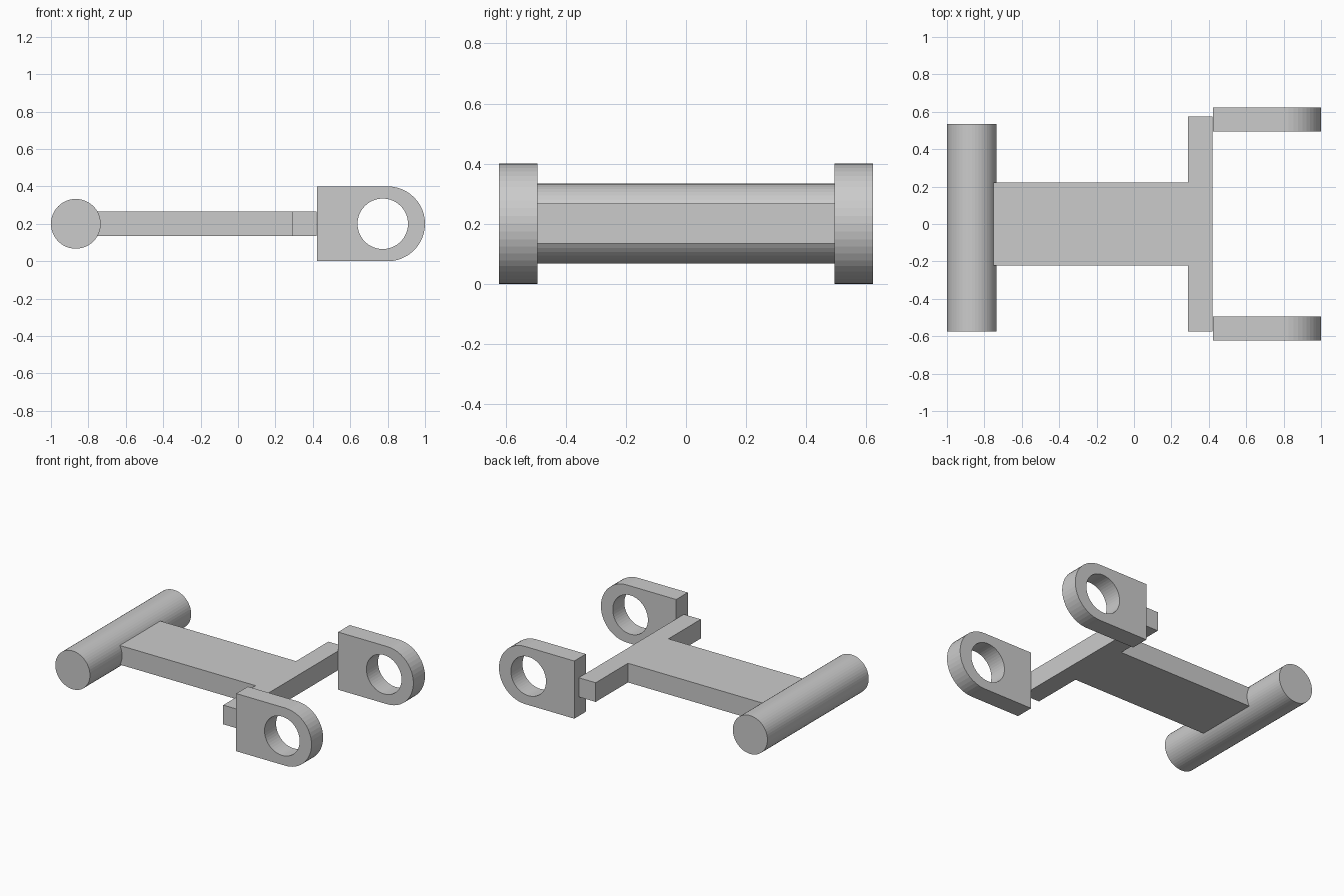
import bpy, bmesh
from math import sin, cos, pi

if "Cube" in bpy.data.objects:
    bpy.data.objects.remove(bpy.data.objects["Cube"])

SIDES = 48


def finish(name, bm):
    bmesh.ops.recalc_face_normals(bm, faces=bm.faces)
    mesh = bpy.data.meshes.new(name)
    bm.to_mesh(mesh)
    bm.free()
    obj = bpy.data.objects.new(name, mesh)
    bpy.context.collection.objects.link(obj)
    return obj


def extrude_y(name, outline, y0, y1):
    """Extrude an (x, z) outline from y0 to y1."""
    bm = bmesh.new()
    face = bm.faces.new([bm.verts.new((x, y0, z)) for x, z in outline])
    out = bmesh.ops.extrude_face_region(bm, geom=[face])
    verts = [v for v in out["geom"] if isinstance(v, bmesh.types.BMVert)]
    bmesh.ops.translate(bm, verts=verts, vec=(0, y1 - y0, 0))
    return finish(name, bm)


def arc(cx, cz, r, start, end, steps):
    return [(cx + r * cos(start + (end - start) * i / steps),
             cz + r * sin(start + (end - start) * i / steps))
            for i in range(steps + 1)]


def circle(cx, cz, r):
    return arc(cx, cz, r, 0, 2 * pi, SIDES)[:-1]


def rect(x0, x1, z0, z1):
    return [(x0, z0), (x1, z0), (x1, z1), (x0, z1)]


# Round rod at the rear end
extrude_y("cross_rod", circle(-0.867, 0.2, 0.133), -0.575, 0.535)

# T-shaped body: wide plate plus crossbar, one outline extruded upwards
bm = bmesh.new()
half = [(-0.755, 0.222), (0.29, 0.222), (0.29, 0.576), (0.42, 0.576)]
outline = half + [(x, -y) for x, y in reversed(half)]
face = bm.faces.new([bm.verts.new((x, y, 0.134)) for x, y in outline])
out = bmesh.ops.extrude_face_region(bm, geom=[face])
bmesh.ops.translate(bm, vec=(0, 0, 0.133),
                    verts=[v for v in out["geom"] if isinstance(v, bmesh.types.BMVert)])
finish("body_plate", bm)

# Pair of rounded lugs with a bored hole
for side, y0, y1 in (("front", -0.622, -0.495), ("back", 0.495, 0.622)):
    shape = [(0.422, 0.4), (0.422, 0.0)] + arc(0.8, 0.2, 0.2, -pi / 2, pi / 2, SIDES // 2)
    lug = extrude_y(side + "_lug", shape, y0, y1)
    cutter = extrude_y(side + "_hole_cutter", circle(0.774, 0.2, 0.135), y0 - 0.05, y1 + 0.05)
    cutter.hide_render = True
    cutter.hide_set(True)
    mod = lug.modifiers.new("hole", 'BOOLEAN')
    mod.operation = 'DIFFERENCE'
    mod.solver = 'EXACT'
    mod.object = cutter
